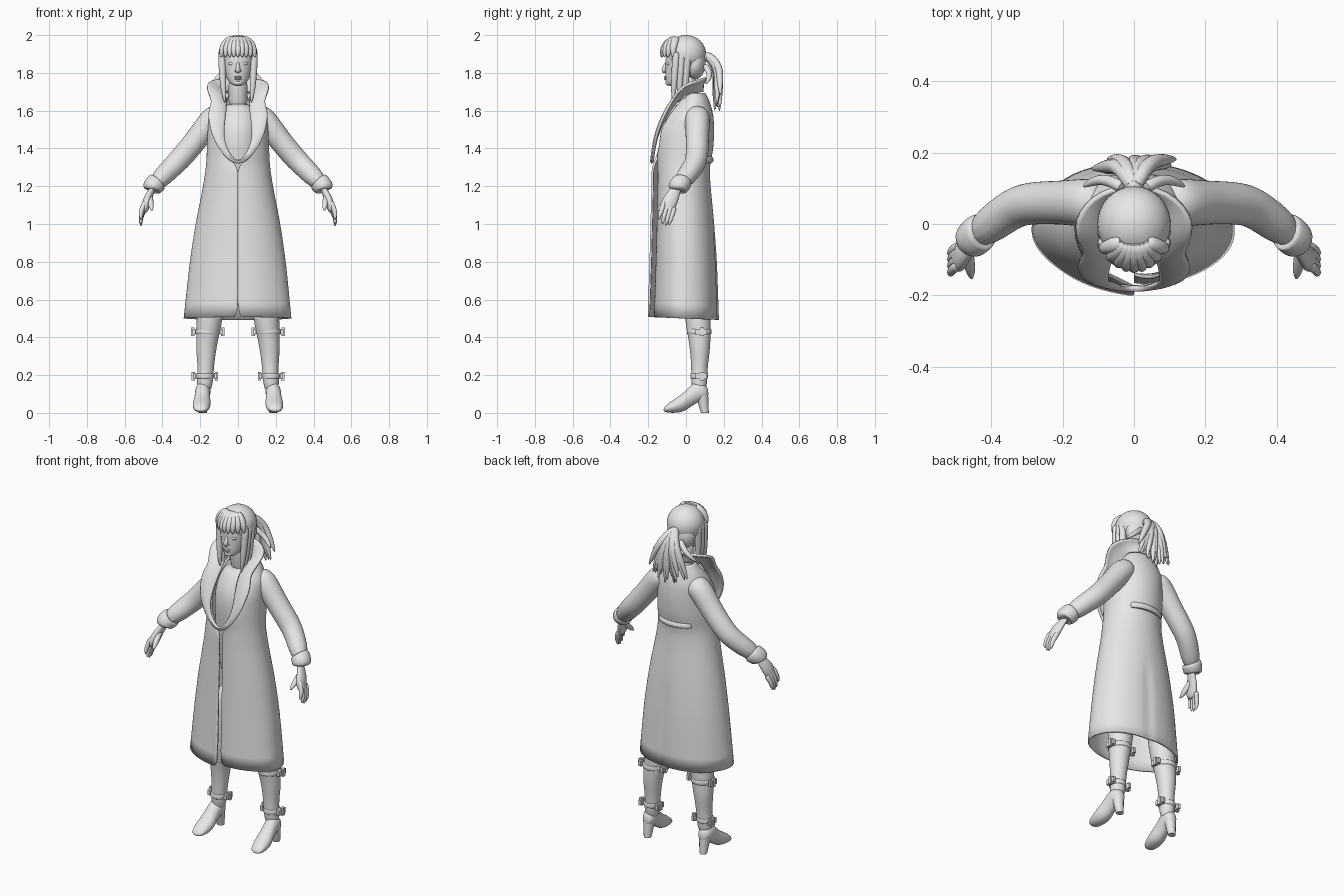
import bpy, bmesh, math, random
from mathutils import Vector, Matrix

random.seed(4)
TAU = 2 * math.pi
COLS = 56
default_cube = bpy.data.objects.get("Cube")
if default_cube:
    bpy.data.objects.remove(default_cube)

shade = (.8, .8, .8, 1)
grey = bpy.data.materials.new("plain_grey")
grey.use_nodes = True
grey.diffuse_color = shade
grey.node_tree.nodes["Principled BSDF"].inputs["Base Color"].default_value = shade


def finish(name, bm, mirror=False, levels=0, thick=0, angle=60):
    """Turn a bmesh into a smooth shaded object with its modifiers."""
    bmesh.ops.recalc_face_normals(bm, faces=bm.faces[:])
    mesh = bpy.data.meshes.new(name)
    bm.to_mesh(mesh)
    bm.free()
    mesh.materials.append(grey)
    ob = bpy.data.objects.new(name, mesh)
    bpy.context.collection.objects.link(ob)
    bpy.ops.object.select_all(action='DESELECT')
    bpy.context.view_layer.objects.active = ob
    ob.select_set(True)
    bpy.ops.object.shade_smooth_by_angle(angle=math.radians(angle))
    if mirror:
        ob.modifiers.new("mirror", 'MIRROR')
    if levels:
        subdivide = ob.modifiers.new("subdivide", 'SUBSURF')
        subdivide.levels = subdivide.render_levels = levels
    if thick:
        shell = ob.modifiers.new("shell", 'SOLIDIFY')
        shell.thickness = thick
        shell.offset = 0


def loft(name, rows, wrap=True, **options):
    """Skin a list of equally long rows of points."""
    bm = bmesh.new()
    grid = [[bm.verts.new(point) for point in row] for row in rows]
    count = len(rows[0])
    for low, high in zip(grid, grid[1:]):
        for i in range(count if wrap else count - 1):
            j = (i + 1) % count
            bm.faces.new((low[i], low[j], high[j], high[i]))
    if wrap:
        bm.faces.new(grid[0])
        bm.faces.new(grid[-1])
    finish(name, bm, **options)


def ring(centre, u, v, count=12):
    """Ellipse of control points, enlarged to allow for subdivision."""
    grow = 3 / (2 + math.cos(TAU / count))
    angles = [TAU * i / count for i in range(count)]
    return [Vector(centre) + grow * (Vector(u) * math.cos(a) + Vector(v) * math.sin(a)) for a in angles]


def tube(name, path, flat=1, across=(1, 0, 0), count=12, levels=2, **options):
    """Tapered tube through (x, y, z, radius) points, squashed by flat along one axis."""
    points = [Vector(p[:3]) for p in path]
    rows = []
    for i, point in enumerate(points):
        tangent = (points[min(i + 1, len(points) - 1)] - points[max(i - 1, 0)]).normalized()
        side = tangent.cross(Vector(across)).normalized()
        radius = path[i][3]
        rows.append(ring(point, side * radius, side.cross(tangent) * radius * flat, count))
    loft(name, rows, levels=levels, **options)


def strand(name, curve, radius, **options):
    """Pointed strand or finger along a curve with parameter t from 0 to 1."""
    steps = [k / 5 for k in range(6)]
    path = [(*curve(t), radius * math.sqrt(1 - t * t) + .003) for t in steps]
    tube(name, path, count=8, levels=1, **options)


def body(name, profile):
    """Upright loft from (z, half width, front y, back y)."""
    loft(name, [ring((0, (front + back) / 2, z), (width, 0, 0), (0, (back - front) / 2, 0), 16)
                for z, width, front, back in profile], levels=2)


def solid(name, shape, centre, size, mirror=False):
    """Scaled ball or box."""
    bm = bmesh.new()
    if shape == "ball":
        bmesh.ops.create_uvsphere(bm, u_segments=32, v_segments=20, radius=1)
    else:
        bmesh.ops.create_cube(bm, size=1)
    placed = Matrix.Translation(centre) @ Matrix.Diagonal((*size, 1))
    bmesh.ops.transform(bm, matrix=placed, verts=bm.verts)
    finish(name, bm, mirror, angle=60 if shape == "ball" else 30)


# Long coat: an open wrap, one front panel lapping over the other, with a back vent
def coat_row(z, width, front, back):
    closed = z < 1.33
    opening = 0 if closed else min(.08, (z - 1.3) * .9, width * .55)
    start = math.asin(opening / width)
    skirt = max(0, 1.1 - z)
    row = []
    for i in range(COLS + 1):
        a = start + (TAU - 2 * start) * i / COLS
        y = (front + back) / 2 - (back - front) / 2 * math.cos(a)
        if closed:
            y += .018 * (math.exp(2 * (a - TAU)) - math.exp(-2 * a))
        if z < .95 and a > math.pi + .01:
            y -= .012 * math.exp(-((a - math.pi) * 5) ** 2)
        wave = 1 + .03 * skirt * math.sin(5 * a + 1)
        row.append((-width * wave * math.sin(a), y, z + .012 * skirt * math.cos(a)))
    return row


# Height, half width, front and back of the coat, with rows added in between
coat_keys = [(.5, .28, -.18, .17), (.8, .25, -.17, .16), (1, .22, -.165, .145), (1.2, .18, -.16, .125),
             (1.3, .165, -.16, .12), (1.4, .16, -.16, .14), (1.5, .155, -.15, .145), (1.58, .15, -.1, .14),
             (1.65, .11, -.04, .12), (1.69, .08, 0, .1)]
coat_rows = []
for low, high in zip(coat_keys, coat_keys[1:]):
    middle = [(p + q) / 2 for p, q in zip(low, high)]
    coat_rows += [coat_row(*low), coat_row(*middle)]
coat_rows.append(coat_row(*coat_keys[-1]))
loft("long_coat", coat_rows, wrap=False, levels=1, thick=.01)

# Lapels running up into a standing, flared collar
inner_edge = [(0, -.18, 1.31), (.05, -.17, 1.37), (.08, -.16, 1.45), (.07, -.12, 1.55),
              (.06, -.07, 1.63), (.07, 0, 1.69), (.07, .06, 1.7), (0, .1, 1.7)]
outer_edge = [(0, -.18, 1.29), (.1, -.17, 1.39), (.15, -.15, 1.5), (.16, -.1, 1.61),
              (.13, -.08, 1.64), (.18, -.02, 1.74), (.13, .08, 1.76), (0, .12, 1.78)]
lapel_rows = []
for inner, outer in zip(inner_edge, outer_edge):
    bulge = (Vector(inner) + Vector(outer)) / 2 + Vector((0, -.01, .01))
    lapel_rows.append([inner, bulge, outer])
loft("lapel_and_collar", lapel_rows, wrap=False, mirror=True, levels=2, thick=.014)

# Half belt across the back
belt_section = [(-.02, -.02), (0, -.02), (.01, 0), (0, .02), (-.02, .02)]
belt_angles = [.75 * (i / 4 - 1) for i in range(9)]
loft("back_half_belt", [[(.16 * math.sin(a), .14 * math.cos(a) + out, 1.34 + up) for out, up in belt_section]
                        for a in belt_angles], levels=1)

# Shirt and neck
body("shirt", [(.9, .13, -.06, .1), (1.3, .12, -.12, .1), (1.5, .12, -.14, .1), (1.6, .1, -.08, .1), (1.64, .06, -.06, .08)])
tube("neck", [(0, .03, 1.58, .05), (0, .01, 1.7, .05), (0, 0, 1.8, .05)])

# Sleeves with a turned cuff
tube("sleeve", [(.08, .06, 1.58, .055), (.13, .06, 1.57, .07), (.2, .06, 1.47, .06), (.3, .06, 1.35, .06),
                (.35, .04, 1.3, .055), (.45, -.04, 1.2, .05)], across=(0, 1, 0), mirror=True)
tube("cuff", [(.42, -.02, 1.23, .05), (.43, -.02, 1.22, .055), (.46, -.05, 1.19, .053), (.46, -.05, 1.18, .04)],
     across=(0, 1, 0), mirror=True)

# Hands
tube("palm", [(.44, -.04, 1.21, .02), (.46, -.06, 1.17, .03), (.48, -.08, 1.13, .04), (.49, -.1, 1.09, .04),
              (.5, -.1, 1.06, .03)], flat=.55, mirror=True)
for i in range(4):
    def finger(t):
        length = .12 - .015 * abs(i - 1.5)
        return (.49 + .025 * math.sin(2 * t), -.115 + .018 * i - .03 * t, 1.12 - .01 * i - length * t)
    strand("finger", finger, .011, mirror=True)
strand("thumb", lambda t: (.47 - .015 * t, -.07 - .085 * t, 1.15 - .08 * t), .015, mirror=True)

# Legs in tall boots
tube("boot_leg", [(.11, .06, .9, .08), (.15, .06, .5, .07), (.16, .07, .42, .06), (.17, .075, .33, .053),
                  (.17, .07, .23, .04), (.18, .07, .1, .045)], mirror=True)
# Foot sections: y, sole height, upper height, half width
foot = [(-.12, .01, .02, .02), (-.1, 0, .05, .04), (-.03, 0, .09, .05), (.01, .02, .13, .04),
        (.05, .05, .17, .04), (.09, .07, .16, .04), (.12, .07, .13, .02)]
loft("boot_foot", [ring((.19 - .06 * y, y, (sole + top) / 2), (width, 0, 0), (0, 0, (top - sole) / 2))
                   for y, sole, top, width in foot], levels=2, mirror=True)
loft("boot_heel", [ring((.185, .1 - z / 6, z), (.02 + z / 8, 0, 0), (0, .02 + z / 8, 0))
                   for z in (0, .05, .1)], mirror=True)

# Straps and their buckles at knee and ankle
for label, x, z, radius in (("knee", .16, .43, .065), ("ankle", .175, .195, .047)):
    tube(label + "_strap", [(x, .07, z + .014 * h, radius) for h in (-1, -.9, .9, 1)], levels=1, mirror=True)
    for side in (-1, 1):
        reach = x + side * (radius + .008)
        solid(label + "_buckle", "box", (reach, .08, z), (.016, .06, .03), True)
        solid(label + "_strap_end", "box", (reach + side * .006, .085, z), (.018, .02, .045), True)

# Head and face
body("head", [(1.73, .02, -.1, -.05), (1.745, .045, -.107, -.02), (1.79, .07, -.11, .06), (1.85, .085, -.107, .09),
              (1.9, .09, -.11, .1), (1.97, .05, -.06, .06)])
tube("nose", [(0, -.1, 1.86, .008), (0, -.112, 1.835, .009), (0, -.12, 1.815, .014), (0, -.108, 1.8, .01)])
solid("eye", "ball", (.033, -.092, 1.848), (.017, .011, .009), True)
solid("nostril", "ball", (.011, -.108, 1.81), (.007, .008, .006), True)
solid("upper_lip", "ball", (0, -.107, 1.778), (.022, .009, .006))
solid("lower_lip", "ball", (0, -.106, 1.768), (.018, .01, .006))
solid("chin", "ball", (0, -.093, 1.747), (.022, .016, .014))
solid("ear", "ball", (.086, 0, 1.83), (.01, .018, .03), True)

# Hair cap and fringe
solid("hair_cap", "ball", (0, 0, 1.9), (.103, .106, .1))
solid("nape_hair", "ball", (0, .045, 1.85), (.086, .058, .085))
for i in range(9):
    s = i / 4 - 1

    def fringe(t):
        a = t * TAU / 4
        return (s * (.03 + .06 * math.sin(a)), -.05 - (.08 - .06 * s * s) * math.sin(a), 1.88 + .095 * math.cos(a))
    strand("fringe_lock", fringe, .02)

# Face framing locks
for y in (-.05, -.02, .01):
    strand("side_lock", lambda t: (.085 - .015 * t * t, y - .02 * t, 1.92 - .28 * t), .017, mirror=True)

# Tied tail fanning out over the collar
solid("hair_tie", "ball", (0, .108, 1.885), (.026, .022, .026))
for i in range(17):
    s = i / 8 - 1
    sway = random.uniform(-.03, .01)
    end = 1.575 + .06 * abs(s) + random.uniform(0, .05)

    def tail(t):
        return (s * .12 * t, .1 + .075 * math.sin(min(1, 2 * t) * TAU / 4) + sway * t, 1.9 - (1.9 - end) * t ** 1.3)
    strand("tail_lock", tail, .019)
strand("loose_lock", lambda t: (.03 + .115 * t, .1 + .025 * math.sin(3 * t), 1.84 - .1 * t), .014, mirror=True)
